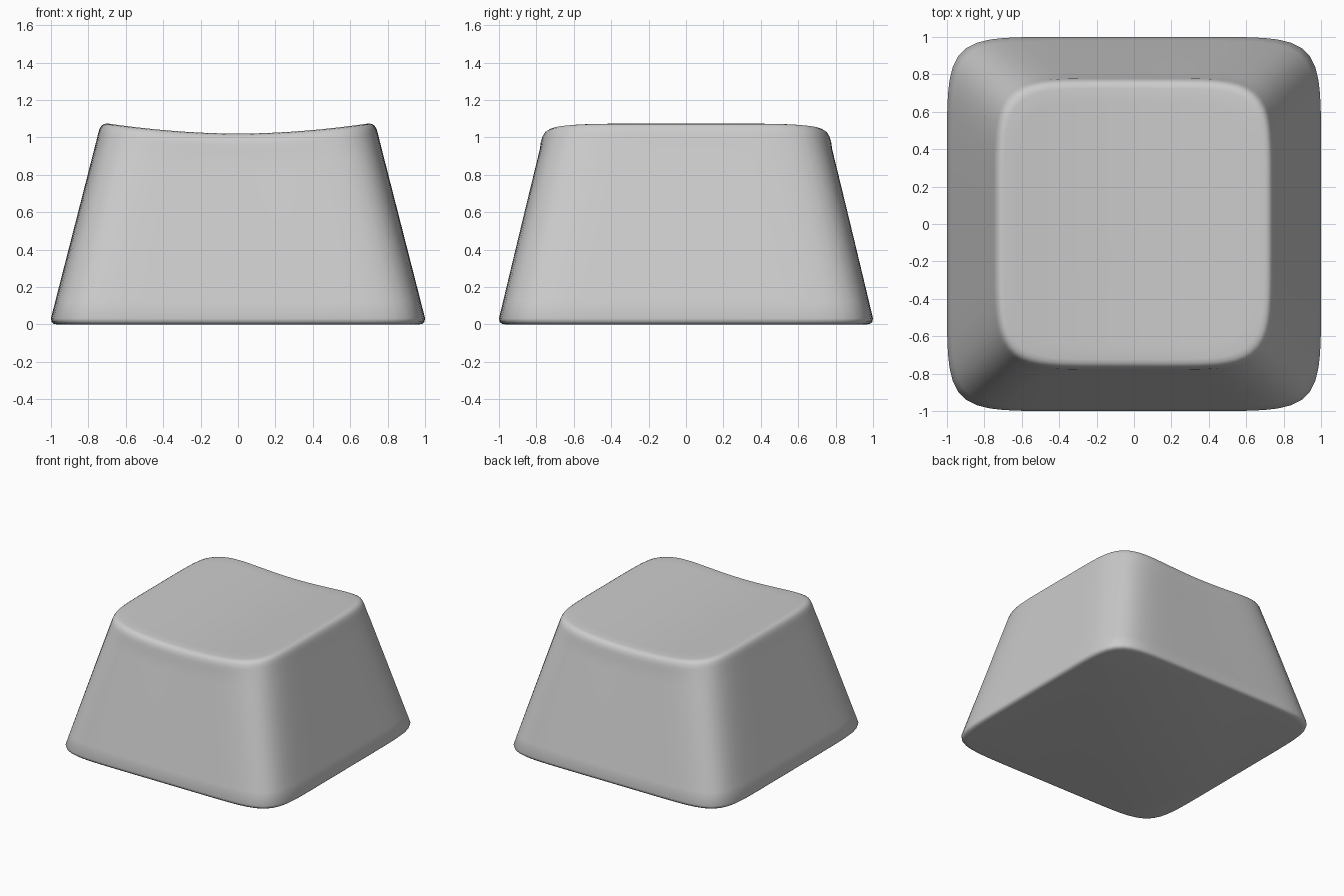
import bpy, bmesh, math

if "Cube" in bpy.data.objects:
    bpy.data.objects.remove(bpy.data.objects["Cube"])

SEG = 128


def dish(x):
    # cylindrical hollow running front to back
    return 1.02 + 0.056 * (min(abs(x), 0.71) / 0.71) ** 1.9


def outline(hx, hy, n):
    # rounded-square cross-section
    pts = []
    for i in range(SEG):
        a = 2 * math.pi * (i + 0.5) / SEG
        c, s = math.cos(a), math.sin(a)
        r = (abs(c) ** n + abs(s) ** n) ** (-1 / n)
        pts.append((hx * r * c, hy * r * s))
    return pts


bm = bmesh.new()
rings = []


def add_ring(hx, hy, n, height):
    rings.append([bm.verts.new((x, y, height(x))) for x, y in outline(hx, hy, n)])


# softened bottom edge
for h, z in ((0.965, 0.0), (0.985, 0.004), (0.996, 0.014), (1.0, 0.032)):
    add_ring(h, h, 8.3, lambda x: z)

# tapered walls, gradually following the dished top
for i in range(1, 11):
    t = i / 10
    add_ring(1 - 0.243 * t, 1 - 0.218 * t, 8.3 - 2.3 * t,
             lambda x: 0.032 + t * (dish(x) - 0.095 - 0.032))

# rounded top rim
for hx, hy, d in ((0.749, 0.778, 0.06), (0.741, 0.77, 0.033), (0.730, 0.759, 0.014),
                  (0.715, 0.744, 0.004), (0.695, 0.724, 0.0)):
    add_ring(hx, hy, 5.8, lambda x: dish(x) - d)

# dished top surface
for k in (0.9, 0.78, 0.64, 0.5, 0.36, 0.22, 0.1):
    add_ring(0.695 * k, 0.724 * k, 5.8, dish)

for a, b in zip(rings, rings[1:]):
    for i in range(SEG):
        j = (i + 1) % SEG
        bm.faces.new((a[i], a[j], b[j], b[i]))
bm.faces.new(rings[-1])
bm.faces.new(rings[0][::-1])
for f in bm.faces:
    f.smooth = True

mesh = bpy.data.meshes.new("keycap")
bm.to_mesh(mesh)
bm.free()
keycap = bpy.data.objects.new("keycap", mesh)
bpy.context.collection.objects.link(keycap)
